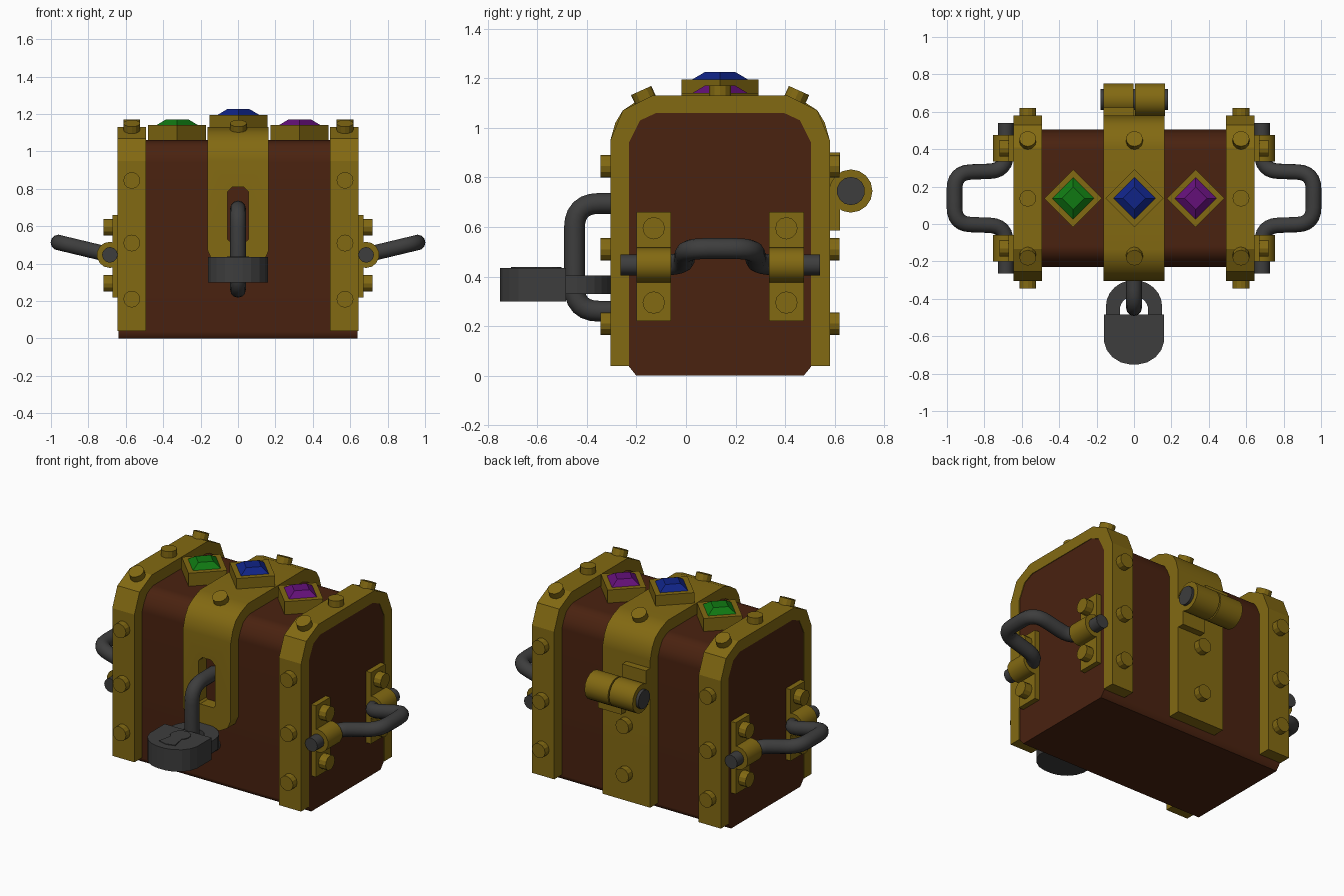
import bpy, bmesh, math
from mathutils import Vector, Matrix

if "Cube" in bpy.data.objects:
    bpy.data.objects.remove(bpy.data.objects["Cube"])

CY = 0.1375          # centre of the chest in y


def material(name, rgb):
    m = bpy.data.materials.new(name)
    m.diffuse_color = (*rgb, 1)
    m.use_nodes = True
    m.node_tree.nodes["Principled BSDF"].inputs["Base Color"].default_value = m.diffuse_color
    return m


GOLD = material("aged gold", (0.225, 0.142, 0.006))
WOOD = material("dark brown wood", (0.068, 0.016, 0.005))
IRON = material("dark iron", (0.047, 0.047, 0.047))
GREEN = material("green gem", (0.005, 0.19, 0.006))
BLUE = material("blue gem", (0.005, 0.017, 0.24))
PURPLE = material("purple gem", (0.125, 0.005, 0.19))


def finish(name, bm, mat, smooth=False):
    bmesh.ops.recalc_face_normals(bm, faces=bm.faces)
    me = bpy.data.meshes.new(name)
    bm.to_mesh(me)
    bm.free()
    me.materials.append(mat)
    ob = bpy.data.objects.new(name, me)
    bpy.context.collection.objects.link(ob)
    if smooth:
        smooth_object(ob)
    return ob


def smooth_object(ob):
    bpy.ops.object.select_all(action='DESELECT')
    ob.select_set(True)
    bpy.context.view_layer.objects.active = ob
    bpy.ops.object.shade_smooth_by_angle(angle=math.radians(40))


def prism(name, pts, axis, lo, hi, mat, smooth=False):
    """Extrude a 2D outline along an axis: x -> (y, z), y -> (x, z), z -> (x, y)."""
    i = "xyz".index(axis)
    bm = bmesh.new()
    vs = []
    for p in pts:
        c = list(p)
        c.insert(i, lo)
        vs.append(bm.verts.new(c))
    face = bm.faces.new(vs)
    new = bmesh.ops.extrude_face_region(bm, geom=[face], use_keep_orig=True)["geom"]
    d = [0, 0, 0]
    d[i] = hi - lo
    bmesh.ops.translate(bm, vec=d, verts=[v for v in new if isinstance(v, bmesh.types.BMVert)])
    return finish(name, bm, mat, smooth)


def box(name, x0, x1, y0, y1, z0, z1, mat):
    return prism(name, [(x0, y0), (x1, y0), (x1, y1), (x0, y1)], "z", z0, z1, mat)


def cylinder(name, start, direction, r, h, mat, sides=12, r2=None, smooth=False):
    """Cylinder or cone rising from start along direction."""
    bm = bmesh.new()
    d = Vector(direction).normalized()
    rot = d.to_track_quat('Z', 'Y').to_matrix().to_4x4()
    bmesh.ops.create_cone(bm, cap_ends=True, segments=sides, radius1=r, radius2=r if r2 is None else r2,
                          depth=h, matrix=Matrix.Translation(Vector(start) + d * h / 2) @ rot)
    return finish(name, bm, mat, smooth)


def rivet(pos, direction):
    d = Vector(direction).normalized()
    cylinder("rivet", Vector(pos) - d * 0.02, d, 0.045, 0.06, GOLD)


def tube(name, pts, r, fillet, mat):
    """Round bar along a path with rounded corners."""
    pts = [Vector(p) for p in pts]
    path = [pts[0]]
    for a, b, c in zip(pts, pts[1:], pts[2:]):
        p = b + (a - b).normalized() * min(fillet, (a - b).length * 0.48)
        q = b + (c - b).normalized() * min(fillet, (c - b).length * 0.48)
        for k in range(7):
            t = k / 6
            path.append(p * (1 - t) ** 2 + b * 2 * t * (1 - t) + q * t * t)
    path.append(pts[-1])
    cu = bpy.data.curves.new(name, 'CURVE')
    cu.dimensions = '3D'
    cu.bevel_depth, cu.bevel_resolution, cu.use_fill_caps = r, 4, True
    sp = cu.splines.new('POLY')
    sp.points.add(len(path) - 1)
    for pt, co in zip(sp.points, path):
        pt.co = (*co, 1)
    tmp = bpy.data.objects.new(name + "_path", cu)
    bpy.context.collection.objects.link(tmp)
    me = bpy.data.meshes.new_from_object(tmp.evaluated_get(bpy.context.evaluated_depsgraph_get()))
    bpy.data.objects.remove(tmp)
    bm = bmesh.new()
    bm.from_mesh(me)
    return finish(name, bm, mat, True)


def mirrored(half):
    """Complete a y-z half outline about the chest centre."""
    return half + [(2 * CY - y, z) for y, z in reversed(half)]


# chest body
body_half = [(-0.20, 0), (-0.23, 0.037), (-0.23, 0.94), (-0.21, 0.99), (-0.185, 1.03), (-0.155, 1.048), (-0.12, 1.06)]
body = prism("chest_body", mirrored(body_half), "x", -0.64, 0.64, WOOD, True)

# end bands wrapping the body
outer = [(-0.305, 0.04), (-0.305, 0.95), (-0.255, 1.07), (-0.135, 1.13)]
inner = [(-0.215, 0.04), (-0.23, 0.94), (-0.185, 1.03), (-0.12, 1.06)]
inner[0] = (-0.23, 0.04)
for x0, x1 in ((-0.644, -0.493), (0.493, 0.644)):
    prism("end_band", mirrored(outer) + mirrored(inner)[::-1], "x", x0, x1, GOLD)

# centre strap, long at the back, ending in a rounded tongue at the front
top_out = [(-0.305, 0.52), (-0.305, 0.95), (-0.285, 1.02), (-0.255, 1.07), (-0.205, 1.103), (-0.135, 1.13)]
back = [(2 * CY - y, z) for y, z in reversed(top_out)]
back[-1] = (0.58, 0.04)
strap_in = [(0.505, 0.04), (0.505, 0.94), (0.46, 1.03), (0.395, 1.06),
            (-0.12, 1.06), (-0.185, 1.03), (-0.23, 0.94), (-0.23, 0.52)]
strap = prism("centre_strap", top_out + back + strap_in, "x", -0.162, 0.164, GOLD, True)
tongue = [(-0.162, 0.52), (-0.162, 0.47), (-0.14, 0.42), (-0.09, 0.39),
          (0.09, 0.39), (0.142, 0.42), (0.164, 0.47), (0.164, 0.52)]
prism("strap_tongue", tongue, "y", -0.305, -0.23, GOLD)

# slot in the strap front
slot = [(-0.055, 0.53), (-0.04, 0.515), (0.04, 0.515), (0.055, 0.53),
        (0.055, 0.785), (0.03, 0.81), (-0.03, 0.81), (-0.055, 0.785)]
cutter = prism("slot_cutter", slot, "y", -0.4, -0.2, WOOD)
cutter.hide_render = True
cutter.hide_set(True)
cut = strap.modifiers.new("slot", 'BOOLEAN')
cut.operation, cut.object, cut.solver = 'DIFFERENCE', cutter, 'EXACT'
for ob in (body, strap):
    ob.modifiers.new("even_shading", 'WEIGHTED_NORMAL').keep_sharp = True

# rivets on the bands and strap
slant = (0, -0.45, 1)
for x in (-0.568, 0.002, 0.572):
    for s in (-1, 1):
        rivet((x, CY + s * 0.302, 1.114), (0, s * 0.45, 1))
        for z in (0.21, 0.51, 0.845):
            if x in (-0.568, 0.572) or (s > 0 and z < 0.8):
                rivet((x, CY + s * 0.4425, z), (0, s, 0))
    if x != 0.002:
        rivet((x, CY, 1.13), (0, 0, 1))

# gems in diamond-shaped settings
for name, x, z0, z1, mat in (("green", -0.325, 1.05, 1.14, GREEN), ("blue", 0.002, 1.12, 1.195, BLUE),
                             ("purple", 0.33, 1.05, 1.14, PURPLE)):
    d = 0.155
    prism("gem_setting", [(x - d, CY), (x, CY - d), (x + d, CY), (x, CY + d)], "z", z0, z1, GOLD)
    gem = cylinder(name + "_gem", (0, 0, 0), (0, 0, 1), 0.112, 0.031, mat, 4, 0.06)
    gem.location = (x, CY, z1)

# back hinge: two barrels, leaves and pin
HY, HZ = 0.665, 0.745
cylinder("hinge_barrel", (-0.162, HY, HZ), (1, 0, 0), 0.087, 0.16, GOLD, 16, smooth=True)
cylinder("hinge_barrel", (0.006, HY, HZ), (1, 0, 0), 0.087, 0.16, GOLD, 16, smooth=True)
cylinder("hinge_pin", (-0.18, HY, HZ), (1, 0, 0), 0.057, 0.362, IRON, 14, smooth=True)
box("hinge_leaf", -0.162, 0, 0.57, 0.622, HZ, 0.90, GOLD)
box("hinge_leaf", 0.006, 0.164, 0.57, 0.622, 0.585, HZ, GOLD)

# carrying handles on both ends
for s in (-1, 1):
    for y0 in (-0.2, 0.335):
        box("handle_plate", *sorted((s * 0.63, s * 0.672)), y0, y0 + 0.14, 0.22, 0.66, GOLD)
        cylinder("handle_collar", (s * 0.685, y0, 0.447), (0, 1, 0), 0.07, 0.14, GOLD, 14, smooth=True)
        for z in (0.295, 0.595):
            rivet((s * 0.68, y0 + 0.07, z), (s, 0, 0))
    half = [(0.685, -0.265), (0.685, -0.01), (0.96, 0.0)]
    plan = half + [(x, 2 * CY - y) for x, y in reversed(half)]
    tube("carry_handle", [(s * x, y, 0.447 + (x - 0.685) * 0.24) for x, y in plan], 0.042, 0.09, IRON)

# staple on the front
tube("staple", [(0, -0.2, 0.695), (0, -0.45, 0.695), (0, -0.45, 0.26), (0, -0.2, 0.26)], 0.042, 0.1, IRON)

# padlock: body, shackle and keyhole plate
lock_half = [(0.16, -0.485), (0.16, -0.63), (0.145, -0.675), (0.115, -0.712), (0.07, -0.74), (0.025, -0.75)]
prism("padlock_body", lock_half + [(-x, y) for x, y in reversed(lock_half)], "z", 0.30, 0.435, IRON)


def arc(rx, ry, cy, n=12):
    return [(rx * math.cos(math.pi * k / n), cy + ry * math.sin(math.pi * k / n)) for k in range(n + 1)]


prism("padlock_shackle", [(0.15, -0.5)] + arc(0.15, 0.14, -0.44) + [(-0.15, -0.5), (-0.076, -0.5)]
      + arc(0.076, 0.075, -0.46)[::-1] + [(0.076, -0.5)], "z", 0.33, 0.405, IRON)
hole = [(0.058 * math.cos(a), -0.56 + 0.058 * math.sin(a))
        for a in (math.radians(-50 + 280 * k / 12) for k in range(13))]
prism("keyhole_plate", hole + [(-0.055, -0.69), (0, -0.705), (0.055, -0.69)], "z", 0.43, 0.439, IRON)
